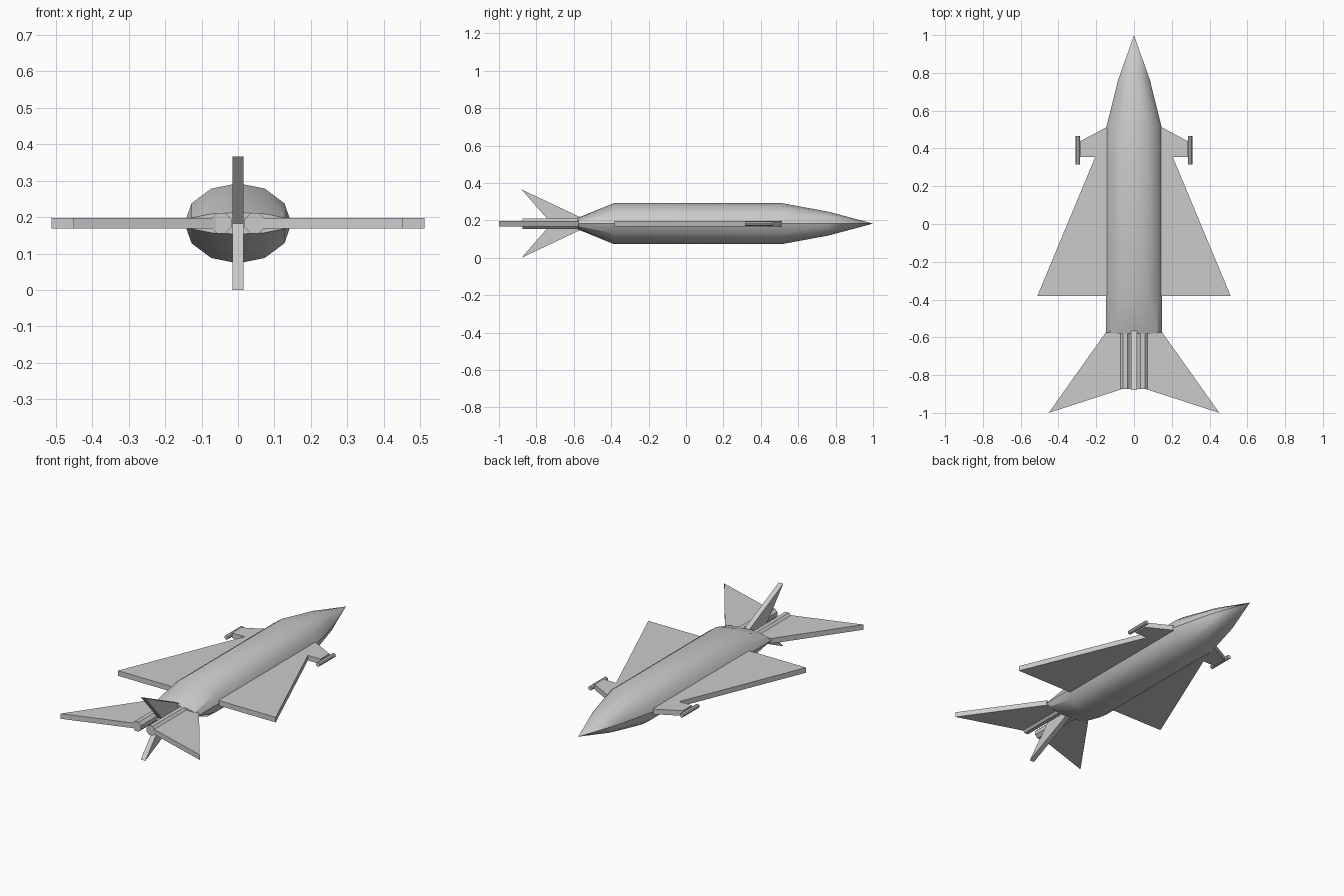
import bpy, bmesh, math

if "Cube" in bpy.data.objects:
    bpy.data.objects.remove(bpy.data.objects["Cube"])

ZC = 0.183      # centre height of the craft
T = 0.03        # plate thickness


def make(name, bm, smooth=False):
    bmesh.ops.recalc_face_normals(bm, faces=bm.faces)
    me = bpy.data.meshes.new(name)
    bm.to_mesh(me)
    bm.free()
    ob = bpy.data.objects.new(name, me)
    bpy.context.collection.objects.link(ob)
    if smooth:
        bpy.ops.object.select_all(action='DESELECT')
        bpy.context.view_layer.objects.active = ob
        ob.select_set(True)
        bpy.ops.object.shade_smooth_by_angle(angle=math.radians(35))
    return ob


def mirror(ob):
    ob.modifiers.new("mirror", 'MIRROR')


def plate(name, pts, offset):
    """Extrude a flat outline of 3D points along an offset."""
    bm = bmesh.new()
    face = bm.faces.new([bm.verts.new(p) for p in pts])
    ext = bmesh.ops.extrude_face_region(bm, geom=[face])
    moved = [g for g in ext['geom'] if isinstance(g, bmesh.types.BMVert)]
    bmesh.ops.translate(bm, verts=moved, vec=offset)
    return make(name, bm)


def loft(name, sections, sides, cx=0.0, phase=0.0, smooth=True):
    """Skin elliptical rings (y, half width, half height); zero width is a tip."""
    bm = bmesh.new()
    rings = []
    for y, w, h in sections:
        if w == 0:
            rings.append([bm.verts.new((cx, y, ZC))])
            continue
        rings.append([bm.verts.new((cx + w * math.cos(a), y, ZC + h * math.sin(a)))
                      for a in (phase + 2 * math.pi * i / sides for i in range(sides))])
    for r0, r1 in zip(rings, rings[1:]):
        for i in range(sides):
            j = (i + 1) % sides
            bm.faces.new((r0[i], r0[j], r1[0]) if len(r1) == 1
                         else (r0[i], r0[j], r1[j], r1[i]))
    for r in (rings[0], rings[-1]):
        if len(r) > 1:
            bm.faces.new(r)
    return make(name, bm, smooth)


# Body: wedge tail, straight barrel, pointed nose
loft("fuselage", [(-0.58, 0.147, 0.03), (-0.385, 0.147, 0.11), (0.51, 0.147, 0.11),
                  (0.76, 0.085, 0.064), (1.0, 0, 0)], 12)

# Main wing with forward strake that carries the pod
wing = [(0.13, 0.51), (0.15, 0.51), (0.287, 0.437), (0.287, 0.355),
        (0.205, 0.355), (0.512, -0.382), (0.13, -0.382)]
mirror(plate("main_wing", [(x, y, ZC - T / 2) for x, y in wing], (0, 0, T)))

# Strake tip pods
mirror(loft("wing_pod", [(0.315, 0.012, 0.012), (0.465, 0.012, 0.012)], 8, 0.297))

# Horizontal tail
tail = [(0.045, -0.575), (0.15, -0.575), (0.452, -1.0), (0.045, -0.868)]
mirror(plate("tail_wing", [(x, y, ZC - T / 2) for x, y in tail], (0, 0, T)))

# Upper and lower fins as one swept plate
fin = [(-0.55, 0.21), (-0.88, 0.366), (-0.72, ZC), (-0.88, 0.0), (-0.55, 0.156)]
plate("tail_fins", [(-T / 2, y, z) for y, z in fin], (T, 0, 0))

# Twin exhaust tubes
mirror(loft("exhaust_tube", [(-0.873, 0.03, 0.03), (-0.555, 0.03, 0.03)], 8, 0.046,
            math.pi / 8, smooth=False))
